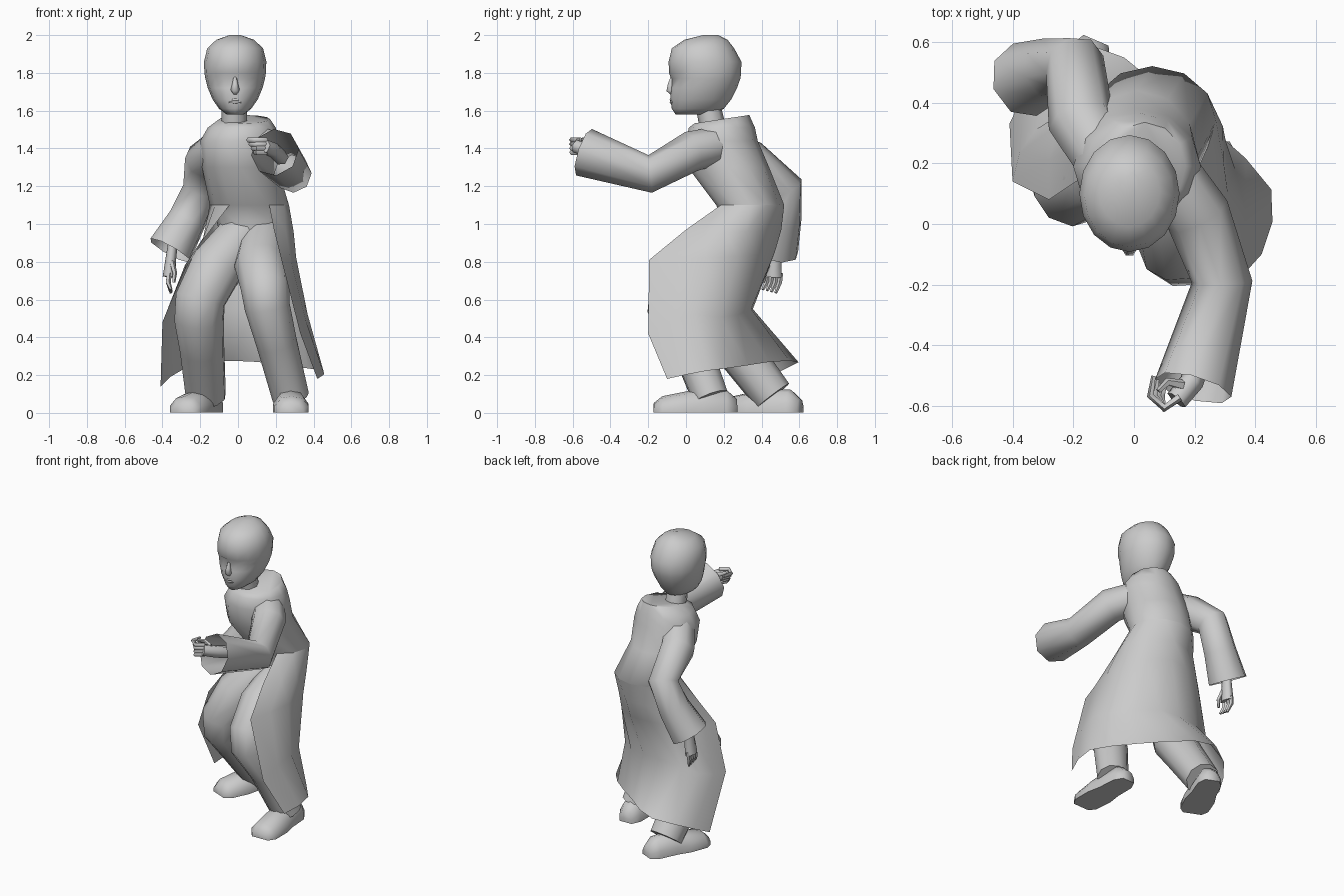
import bpy, bmesh
from math import sin, cos, pi, radians
from mathutils import Vector


def skin(name, rings, caps=(True, True), closed=True):
    """Bridge successive rings of points into one smooth-shaded surface."""
    bm = bmesh.new()
    rows = [[bm.verts.new(p) for p in r] for r in rings]
    n = len(rows[0])
    for a, b in zip(rows, rows[1:]):
        for i in range(n if closed else n - 1):
            j = (i + 1) % n
            bm.faces.new((a[i], a[j], b[j], b[i]))
    if caps[0]:
        bm.faces.new(rows[0])
    if caps[1]:
        bm.faces.new(rows[-1])
    bmesh.ops.recalc_face_normals(bm, faces=bm.faces)
    me = bpy.data.meshes.new(name)
    bm.to_mesh(me)
    bm.free()
    ob = bpy.data.objects.new(name, me)
    bpy.context.collection.objects.link(ob)
    bpy.ops.object.select_all(action='DESELECT')
    ob.select_set(True)
    bpy.context.view_layer.objects.active = ob
    bpy.ops.object.shade_smooth_by_angle(angle=radians(70))
    return ob


def tube(name, path, n=8, caps=(True, True), flat=1.0):
    """Tapered limb along (x, y, z, radius) points; frame carried along the path."""
    pts = [Vector(p[:3]) for p in path]
    rings, u = [], Vector((1, 0, 0))
    for i, p in enumerate(pts):
        a = (p - pts[i - 1]).normalized() if i else Vector()
        b = (pts[i + 1] - p).normalized() if i < len(pts) - 1 else Vector()
        t = (a + b).normalized()
        u = (u - t * u.dot(t)).normalized()
        v, r = t.cross(u), path[i][3]
        rings.append([p + u * (r * flat * cos(2 * pi * k / n)) + v * (r * sin(2 * pi * k / n))
                      for k in range(n)])
    return skin(name, rings, caps)


def ellipse(cx, cy, z, rx, ry, n=12, tilt=0.0):
    return [(cx + rx * cos(2 * pi * k / n), cy + ry * sin(2 * pi * k / n),
             z + tilt * sin(2 * pi * k / n)) for k in range(n)]


def resample(row, n):
    """Spread n points evenly over the points of a row."""
    out = []
    for i in range(n):
        f = i * (len(row) - 1) / (n - 1)
        k = min(int(f), len(row) - 2)
        out.append(Vector(row[k]).lerp(Vector(row[k + 1]), f - k))
    return out


# coat body
waist = ellipse(.06, .34, 1.10, .21, .18)
skin("coat_body", [ellipse(.035, .19, 1.555, .135, .145, tilt=.022),
                   ellipse(.02, .19, 1.51, .18, .175),
                   ellipse(.01, .19, 1.44, .21, .19),
                   ellipse(.01, .225, 1.30, .20, .215),
                   waist,
                   ellipse(.07, .325, 1.02, .185, .13),
                   ellipse(.08, .31, .85, .15, .11)])

# open coat skirt, from the forward edge round the back to the other edge
skirt = [
    [(.19, .0, .97), (.295, .17, .96), (.292, .36, .96), (.1, .505, .97),
     (-.10, .46, .96), (-.18, .32, .94), (-.19, .14, .91)],
    [(.23, -.195, .81), (.31, .05, .82), (.30, .33, .83), (.09, .47, .85),
     (-.13, .44, .84), (-.28, .30, .80), (-.28, .08, .76)],
    [(.33, -.2, .42), (.38, 0, .53), (.32, .23, .50), (.08, .345, .55),
     (-.17, .36, .55), (-.36, .30, .50), (-.40, .14, .48)],
    [(.42, -.1, .18), (.48, .08, .22), (.34, .25, .24), (.10, .44, .27),
     (-.12, .62, .28), (-.33, .5, .22), (-.41, .33, .14)]]
top = [waist[k % 12] for k in range(10, 21)]
skin("coat_skirt", [top] + [resample(r, 11) for r in skirt], (False, False), closed=False)

# trouser legs
tube("forward_leg", [(.14, .32, .92, .13), (.12, .08, .78, .14), (.145, -.075, .66, .13),
                     (.155, -.09, .56, .12), (.205, .02, .37, .108), (.28, .13, .08, .098)], 10)
tube("rear_leg", [(.02, .32, .92, .14), (-.12, .18, .76, .145), (-.20, .13, .60, .138),
                  (-.205, .15, .50, .135), (-.19, .27, .34, .12), (-.17, .46, .09, .108)], 10)


# shoes: flat sole with rounded upper
def shoe(name, heel, toe):
    h, t = Vector((*heel, 0)), Vector((*toe, 0))
    d = (t - h).normalized()
    s = Vector((-d.y, d.x, 0))
    length = (t - h).length
    rings = []
    for f, w, z in [(0, .045, .07), (.13, .075, .12), (.42, .08, .125),
                    (.62, .095, .11), (.9, .09, .085), (1, .06, .05)]:
        rings.append([h + d * (f * length) + s * (a * w) + Vector((0, 0, .003 + b * z))
                      for a, b in [(-1, 0), (-1, .4), (-.6, .88), (0, 1), (.6, .88), (1, .4), (1, 0)]])
    skin(name, rings)


shoe("forward_shoe", (.27, .27), (.285, -.17))
shoe("rear_shoe", (-.125, .605), (-.295, .21))

# sleeves, open at the cuffs
tube("forward_sleeve", [(.10, .19, 1.42, .10), (.21, .03, 1.385, .108),
                        (.29, -.19, 1.265, .10), (.195, -.54, 1.38, .13)], caps=(True, False))
tube("rear_sleeve", [(-.09, .2, 1.41, .10), (-.175, .34, 1.335, .11), (-.195, .525, 1.19, .10),
                     (-.27, .51, 1.02, .105), (-.36, .475, .86, .125)], caps=(True, False))

# forward hand with curled fingers
tube("forward_palm", [(.23, -.40, 1.35, .04), (.19, -.52, 1.39, .04), (.14, -.58, 1.41, .038)], 6)
for i in range(4):
    z = 1.445 - .022 * i
    k = .012 * i
    tube("forward_finger", [(.15, -.57, z, .014), (.10, -.605, z, .014),
                            (.055 + k, -.565, z, .013), (.065 + k, -.50 - k, z, .008)], 5)
tube("forward_thumb", [(.16, -.53, 1.42, .018), (.11, -.52, 1.44, .014), (.08, -.55, 1.45, .009)], 5)

# rear hand hanging down
tube("rear_palm", [(-.34, .485, .93, .035), (-.355, .47, .82, .04),
                   (-.365, .465, .72, .048)], 6, flat=.7)
for i in range(4):
    y = .50 - .023 * i
    tube("rear_finger", [(-.365, y, .74, .015), (-.37, y - .005, .69, .014),
                         (-.355, y - .025, .635 + .006 * i, .008)], 5)
tube("rear_thumb", [(-.35, .44, .80, .016), (-.335, .415, .74, .013), (-.34, .41, .69, .008)], 5)

# neck
tube("neck", [(-.02, .15, 1.47, .07), (-.02, .11, 1.66, .065)])

# head: rings of height, front, back, half width
levels = [(1.58, -.055, .14, .045), (1.61, -.075, .20, .085), (1.66, -.083, .24, .12),
          (1.72, -.082, .27, .145), (1.77, -.08, .288, .158), (1.80, -.09, .292, .163),
          (1.86, -.092, .293, .165), (1.93, -.075, .255, .148), (1.975, -.01, .22, .10),
          (2.0, .09, .17, .03)]
head = skin("head", [ellipse(-.015, (f + b) / 2, z, w, (b - f) / 2, 16) for z, f, b, w in levels])
# press in the eye sockets
for v in head.data.vertices:
    if abs(v.co.z - 1.77) < .01 and v.co.y < -.03 and .03 < abs(v.co.x + .015) < .09:
        v.co.y += .02

# nose and lips
tube("nose", [(-.015, -.072, 1.79, .006), (-.015, -.082, 1.74, .016),
              (-.015, -.084, 1.71, .024), (-.015, -.072, 1.695, .016)], 6)
for z in (1.645, 1.658):
    tube("lip", [(-.05, -.068, z, .004), (-.015, -.079, z, .008), (.02, -.068, z, .004)], 6)
